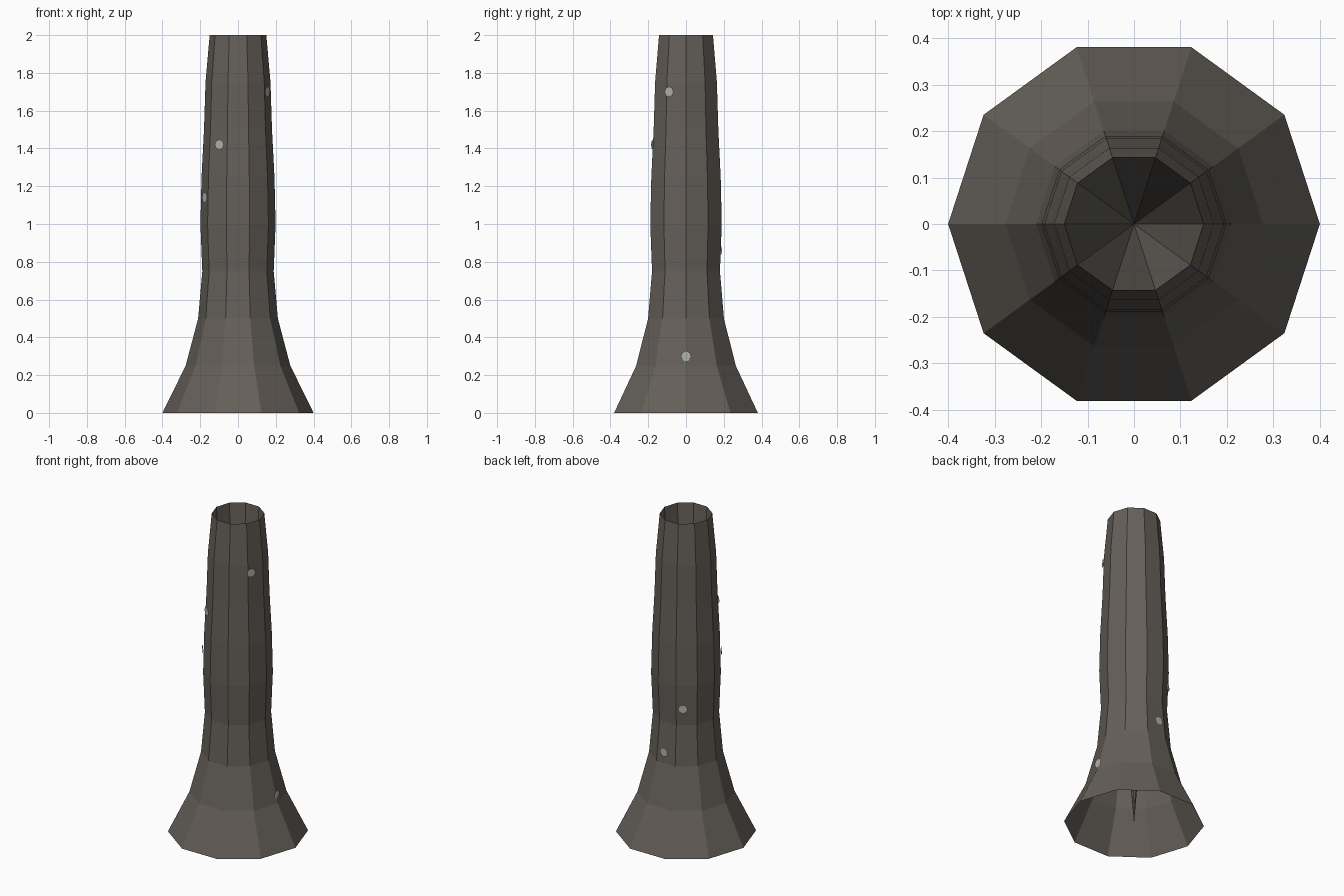
import bpy, bmesh
from math import cos, sin, tau, radians, pi
from mathutils import Matrix

if "Cube" in bpy.data.objects:
    bpy.data.objects.remove(bpy.data.objects["Cube"])

SIDES = 10


def material(name, rgb):
    m = bpy.data.materials.new(name)
    m.diffuse_color = (*rgb, 1)
    m.use_nodes = True
    m.node_tree.nodes["Principled BSDF"].inputs["Base Color"].default_value = m.diffuse_color
    return m


def add_object(name, bm, mat):
    me = bpy.data.meshes.new(name)
    bm.to_mesh(me)
    bm.free()
    me.materials.append(mat)
    ob = bpy.data.objects.new(name, me)
    bpy.context.collection.objects.link(ob)
    return ob


bark = material("dark_stone", (0.13, 0.115, 0.10))
pale = material("pale_spot", (0.45, 0.44, 0.40))

# Flared ten-sided stalk, open at the bottom
profile = [(0.40, 0), (0.277, 0.25), (0.211, 0.5), (0.189, 0.75), (0.199, 1.0),
           (0.193, 1.25), (0.18, 1.5), (0.172, 1.75), (0.15, 2.0)]
bm = bmesh.new()
rings = [[bm.verts.new((r * cos(tau * i / SIDES), r * sin(tau * i / SIDES), z))
          for i in range(SIDES)] for r, z in profile]
for lo, hi in zip(rings, rings[1:]):
    for i in range(SIDES):
        j = (i + 1) % SIDES
        bm.faces.new((lo[i], lo[j], hi[j], hi[i]))

# Funnel running from the rim down to a point at the base
tip = bm.verts.new((0, 0, 0))
for i in range(SIDES):
    bm.faces.new((rings[-1][i], rings[-1][(i + 1) % SIDES], tip))
add_object("stalk", bm, bark)

# Flat spots spiralling up the stalk: angle, radius, height
spots = [(0, 0.27, 0.30), (90, 0.222, 0.58), (120, 0.205, 0.86),
         (210, 0.204, 1.14), (240, 0.198, 1.42), (330, 0.18, 1.70)]
for n, (angle, r, z) in enumerate(spots):
    bm = bmesh.new()
    place = (Matrix.Rotation(radians(angle), 4, 'Z')
             @ Matrix.Translation((r, 0, z))
             @ Matrix.Rotation(pi / 2, 4, 'Y'))
    bmesh.ops.create_circle(bm, cap_ends=True, segments=8, radius=0.028, matrix=place)
    add_object(f"spot_{n + 1}", bm, pale)
